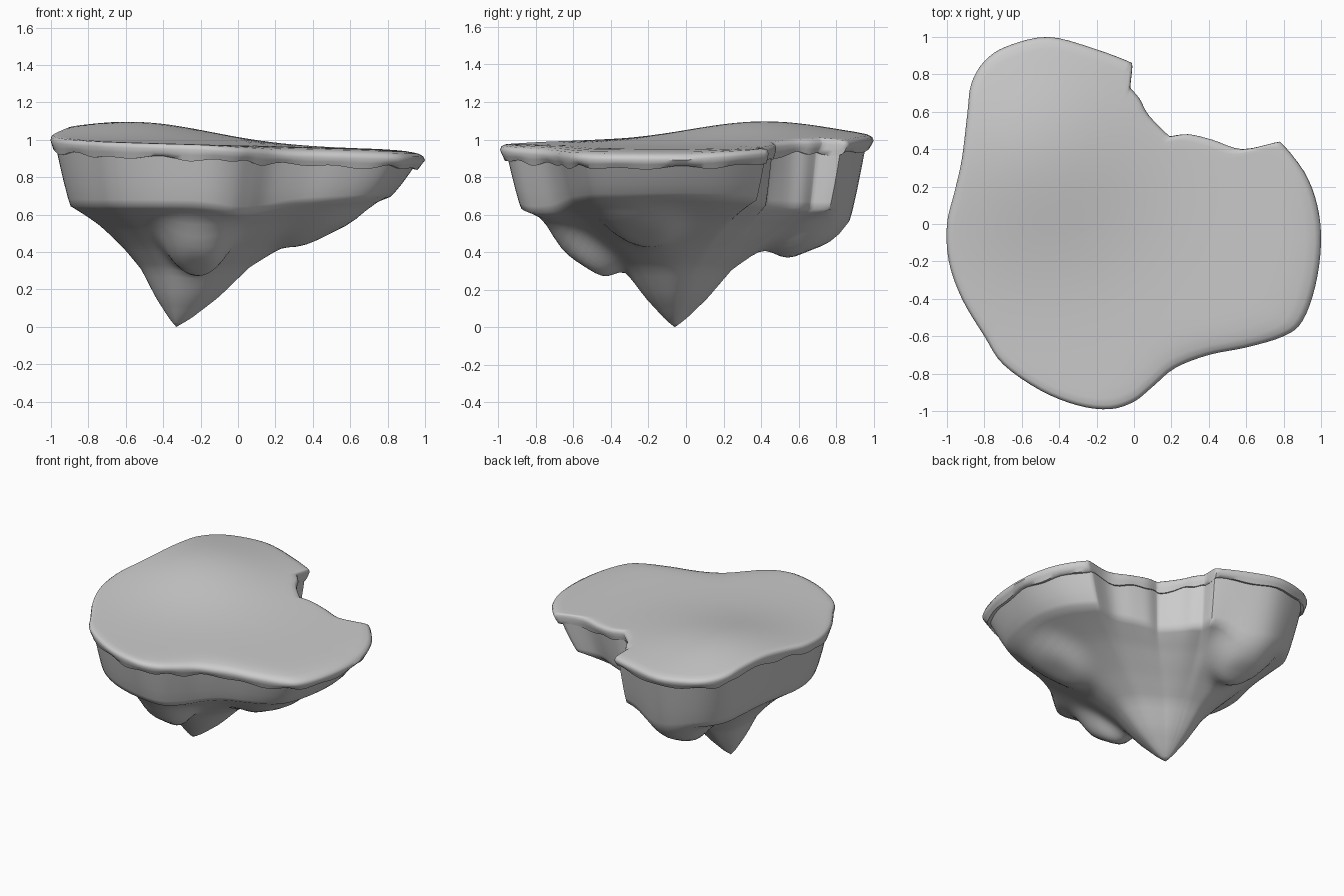
import bpy, math
from mathutils import Vector

if "Cube" in bpy.data.objects:
    bpy.data.objects.remove(bpy.data.objects["Cube"])

# Plan outline of the island, counterclockwise, and the column above its lowest tip
OUTLINE = [(1, -.1), (.98, .1), (.91, .28), (.78, .44), (.58, .40), (.42, .45), (.29, .48),
           (.19, .47), (.08, .58), (.03, .67), (-.02, .73), (-.01, .86), (-.22, .94),
           (-.46, 1), (-.68, .95), (-.8, .87), (-.87, .75), (-.89, .6), (-.92, .35),
           (-.96, .17), (-1, 0), (-.99, -.2), (-.92, -.4), (-.8, -.6), (-.7, -.75),
           (-.5, -.89), (-.3, -.97), (-.13, -.99), (0, -.95), (.1, -.87), (.22, -.77),
           (.4, -.7), (.6, -.66), (.8, -.6), (.9, -.52), (.97, -.33)]
TIP = Vector((-.33, -.06))
# Underside bulges: x, y, radius, drop
BULGES = [(-.22, -.55, .18, .14), (-.4, .67, .21, .14), (.47, -.25, .22, .07)]
# Underside height against fraction of the distance out to the cliff foot
PROFILE = [(0, 0), (.07, .04), (.22, .155), (.38, .31), (.56, .42), (.78, .54), (1, .64)]


def smooth_outline(points, steps=4):
    """Catmull-Rom curve through the points; corners around the bite stay crisp."""
    p = [Vector(q) for q in points]
    n, out = len(p), []
    sharp = {3, 7, 10, 11}
    tan = [(p[(i + 1) % n] - p[i - 1]) * (.1 if i in sharp else .5) for i in range(n)]
    for i in range(n):
        a, b, ta, tb = p[i], p[(i + 1) % n], tan[i], tan[(i + 1) % n]
        for s in range(steps):
            t = s / steps
            out.append(a * (2*t**3 - 3*t*t + 1) + ta * (t**3 - 2*t*t + t)
                       + b * (3*t*t - 2*t**3) + tb * (t**3 - t*t))
    return out


RIM = smooth_outline(OUTLINE)
N = len(RIM)
# Softened outline, followed by the rock near its tip
SOFT = [sum((RIM[(i + k) % N] for k in range(-16, 17)), Vector((0, 0))) / 33 for i in range(N)]


def at(p, f):
    return TIP + (p - TIP) * f


def interp(table, u):
    for (a, za), (b, zb) in zip(table, table[1:]):
        if u <= b:
            return za + (zb - za) * (u - a) / (b - a)
    return table[-1][1]


def clamp(t):
    return max(0, min(1, t))


def ground(p, f):
    """Turf height: low hill at the back left, edge rolling down at the front right."""
    q = at(p, f)
    hill = math.exp(-((q.x + .55)**2 + (q.y - .42)**2) / .33)
    roll = clamp((p.x + .2) / .5) * clamp((.4 - p.y) / .4) * f**14
    return .97 - .026 * q.x + .112 * hill - .025 * roll


def bump(x, centre, width):
    return math.exp(-((x - centre) / width)**2)


def cliff_foot(p):
    """How far out and how high the foot of the cliff is below a rim point."""
    notch = math.exp(-((p.x - .05)**2 + (p.y - .6)**2) / .06)
    out = .88 + .05 * notch - .04 * bump(p.x, -1, .25) - .02 * bump(p.x, 1, .3)
    front = clamp(-p.y / .4)
    z = .645 + .05 * max(0, p.x) - .04 * bump(p.x, .1, .2) * front - .02 * max(0, p.y)
    return out, z


def underside(i, u):
    out, z = cliff_foot(RIM[i])
    q = at(SOFT[i].lerp(RIM[i], u**2.5), out * u)
    h = interp(PROFILE, u) * (1 + (z / .64 - 1) * u)
    for x, y, r, d in BULGES:
        h -= d * math.exp(-(((q.x - x)**2 + (q.y - y)**2) / r**2)**2)
    return (q.x, q.y, max(h, .01))


def make_rings(name, rings, material, start, end):
    """Skin closed rings of points, closing each end on a single point."""
    verts = [v for ring in rings for v in ring] + [start, end]
    k = (len(rings) - 1) * N
    faces = [(r*N + i, r*N + (i+1) % N, (r+1)*N + (i+1) % N, (r+1)*N + i)
             for r in range(len(rings) - 1) for i in range(N)]
    faces += [(k + N, (i+1) % N, i) for i in range(N)]
    faces += [(k + i, k + (i+1) % N, k + N + 1) for i in range(N)]
    me = bpy.data.meshes.new(name)
    me.from_pydata(verts, [], faces)
    me.materials.append(material)
    ob = bpy.data.objects.new(name, me)
    bpy.context.collection.objects.link(ob)
    bpy.ops.object.select_all(action='DESELECT')
    ob.select_set(True)
    bpy.context.view_layer.objects.active = ob
    bpy.ops.object.shade_smooth_by_angle(angle=math.radians(60))
    return ob


grey = bpy.data.materials.new("stone grey")
grey.diffuse_color = (.6, .6, .6, 1)
grey.use_nodes = True
grey.node_tree.nodes["Principled BSDF"].inputs["Base Color"].default_value = grey.diffuse_color

# Rock body: tip, bulging underside, then the cliff band up to the cap
rock = [[underside(i, k / 24) for i in range(N)] for k in range(1, 25)]
for t in (.12, .4, .7, 1):
    ring = []
    for i, p in enumerate(RIM):
        out, foot = cliff_foot(p)[0], underside(i, 1)[2]
        q = at(p, out + (.96 - out) * t**.85)
        ring.append((q.x, q.y, foot + (ground(p, 1) - .055 - foot) * t))
    rock.append(ring)
make_rings("rock_body", rock, grey, (TIP.x, TIP.y, 0), (TIP.x, TIP.y, .9))

# Turf cap: wavy lower lip, rounded rim and gently domed top
cap = []
for f, drop, wave in ((.94, .065, .4), (.958, .08, 1), (.975, .08, 1), (.988, .055, .3),
                      (1, .028, 0), (.993, .01, 0), (.975, .002, 0)):
    ring = []
    for i, p in enumerate(RIM):
        a = 2 * math.pi * i / N
        w = wave * (.008 * math.sin(23 * a) + .006 * math.sin(13 * a + 1))
        q = at(p, f)
        ring.append((q.x, q.y, ground(p, f) - drop + w))
    cap.append(ring)
for k in range(15, 0, -1):
    cap.append([(*at(p, k / 16), ground(p, k / 16)) for p in RIM])
make_rings("turf_cap", cap, grey, (TIP.x, TIP.y, .88), (TIP.x, TIP.y, ground(TIP, 0)))
